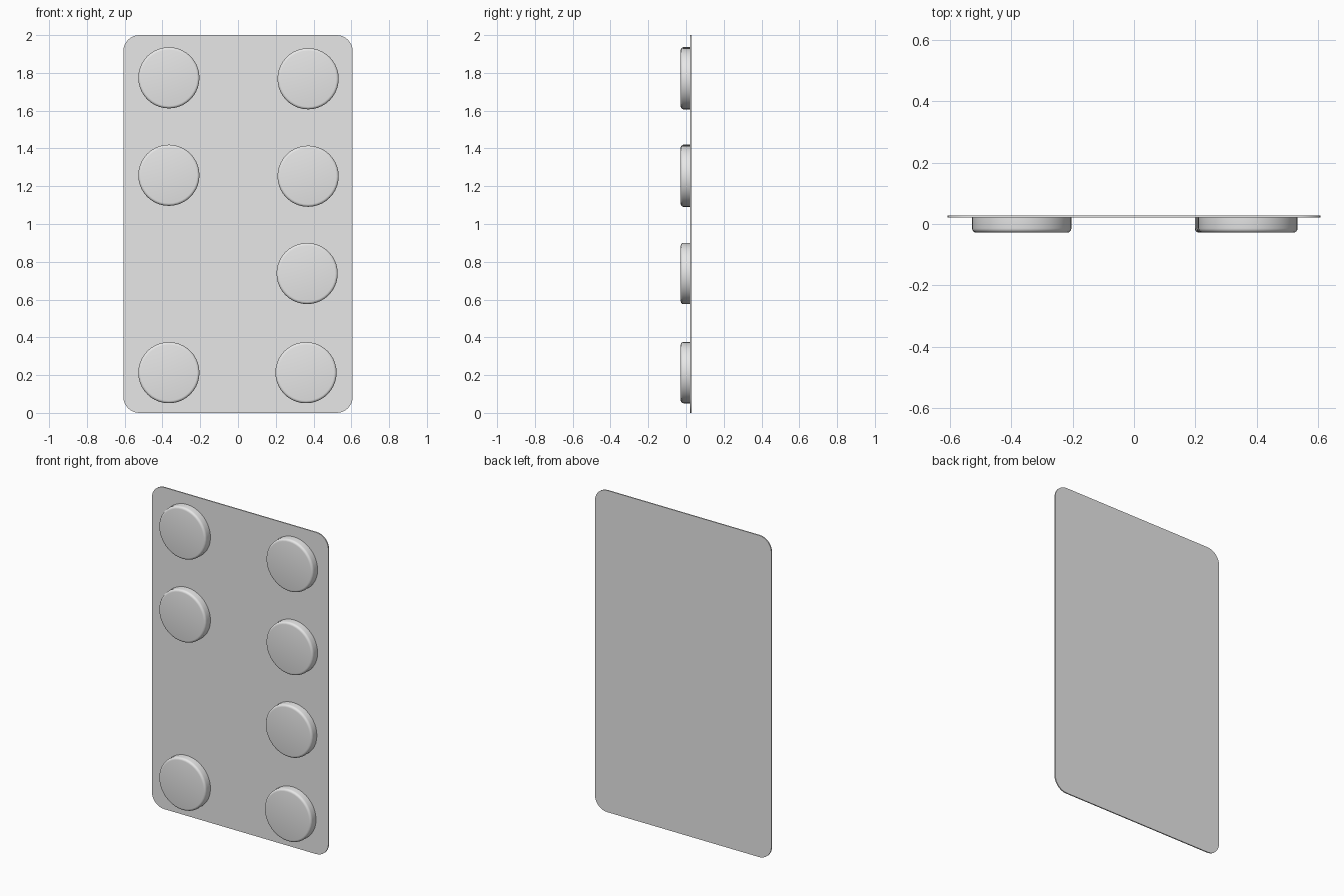
import bpy
import bmesh
import math
from mathutils import Matrix

cube = bpy.data.objects.get("Cube")
if cube:
    bpy.data.objects.remove(cube, do_unlink=True)

grey = bpy.data.materials.new("light_grey")
grey.use_nodes = True
grey.diffuse_color = (0.8, 0.8, 0.8, 1)
grey.node_tree.nodes["Principled BSDF"].inputs["Base Color"].default_value = (0.8, 0.8, 0.8, 1)

FRONT, SHEET_FRONT, BACK = -0.028, 0.021, 0.028


def finish(name, bm, location):
    """Turn a bmesh into a grey object with sharp edges kept."""
    mesh = bpy.data.meshes.new(name)
    bm.to_mesh(mesh)
    bm.free()
    mesh.materials.append(grey)
    obj = bpy.data.objects.new(name, mesh)
    obj.location = location
    bpy.context.collection.objects.link(obj)
    bpy.ops.object.select_all(action="DESELECT")
    obj.select_set(True)
    bpy.context.view_layer.objects.active = obj
    bpy.ops.object.shade_smooth_by_angle(angle=math.radians(35))
    return obj


# Backing sheet: thin slab with rounded corners
bm = bmesh.new()
bmesh.ops.create_cube(bm, size=1)
bmesh.ops.scale(bm, vec=(1.214, BACK - SHEET_FRONT, 2), verts=bm.verts)
corners = [e for e in bm.edges if abs(e.verts[0].co.y - e.verts[1].co.y) > 0.001]
bmesh.ops.bevel(bm, geom=corners, offset=0.085, segments=8, profile=0.5, affect="EDGES")
finish("backing_sheet", bm, (0, (BACK + SHEET_FRONT) / 2, 1))


def blister(name, x, z):
    """Round pocket facing the front, with a softened front rim."""
    depth = SHEET_FRONT + 0.002 - FRONT
    bm = bmesh.new()
    bmesh.ops.create_cone(bm, cap_ends=True, segments=40, radius1=0.162,
                          radius2=0.162, depth=depth)
    bmesh.ops.rotate(bm, matrix=Matrix.Rotation(math.pi / 2, 3, "X"), verts=bm.verts)
    rim = [e for e in bm.edges if all(v.co.y < 0 for v in e.verts)]
    bmesh.ops.bevel(bm, geom=rim, offset=0.014, segments=4, profile=0.5, affect="EDGES")
    finish(name, bm, (x, FRONT + depth / 2, z))


# Pockets: right column has a gap in the third row
right_column = [(-0.366, 1.774), (-0.366, 1.258), (-0.366, 0.213)]
left_column = [(0.371, 1.769), (0.371, 1.253), (0.366, 0.738), (0.36, 0.213)]
for side, column in (("right", right_column), ("left", left_column)):
    for i, (x, z) in enumerate(column, 1):
        blister(f"blister_{side}_{i}", x, z)
